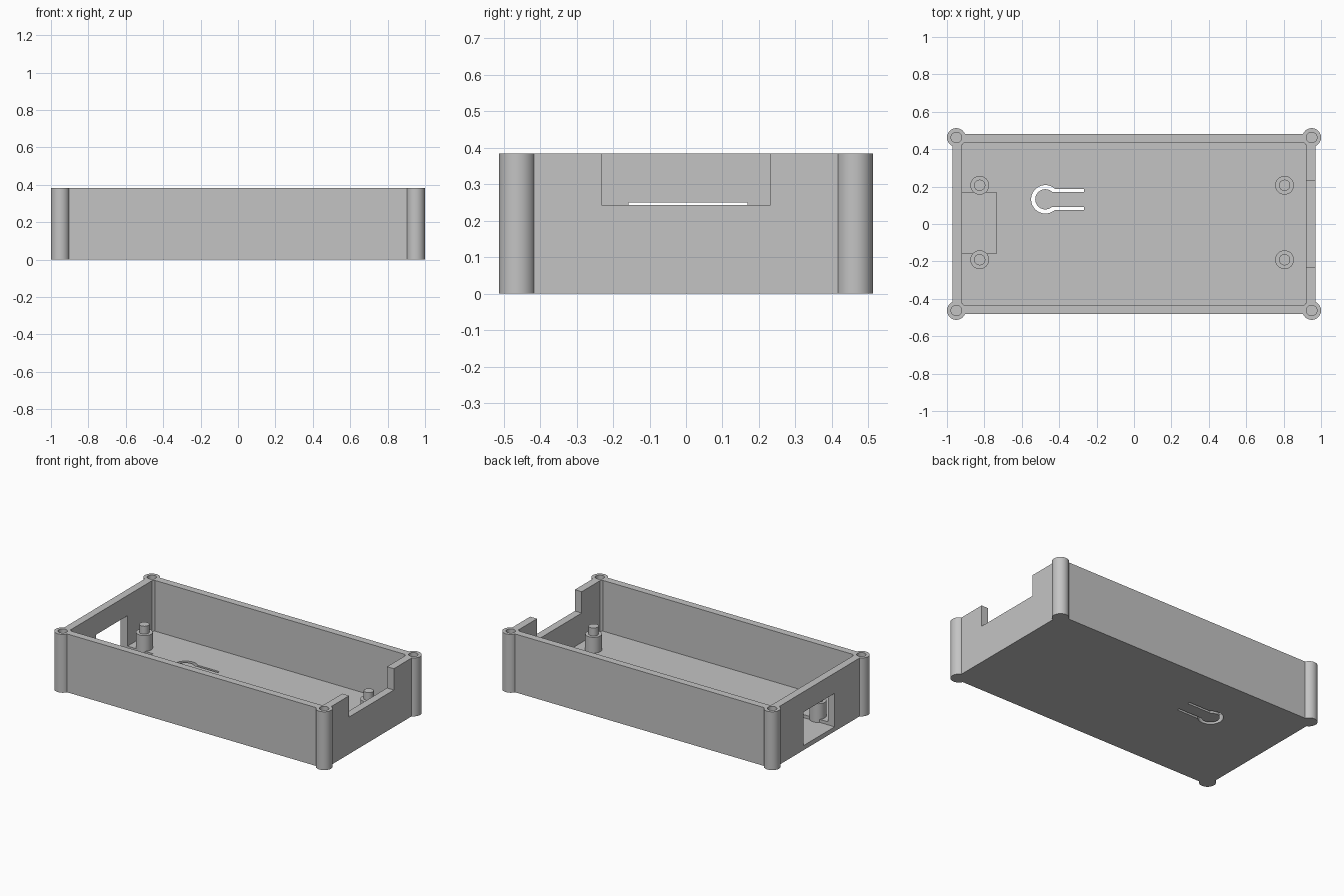
import bpy, bmesh, math

default = bpy.data.objects.get("Cube")
if default:
    bpy.data.objects.remove(default, do_unlink=True)

# Single light grey plastic
GREY = (0.55, 0.55, 0.55, 1)
plastic = bpy.data.materials.new("light_grey_plastic")
plastic.use_nodes = True
plastic.diffuse_color = GREY
plastic.node_tree.nodes["Principled BSDF"].inputs["Base Color"].default_value = GREY

HEIGHT, FLOOR = 0.383, 0.05
WALL_X, WALL_Y = 0.97, 0.4825      # outer half sizes of the tray
IN_X, IN_Y = 0.92, 0.435           # inner half sizes of the tray
POST_X, POST_Y = 0.95, 0.4625      # corner post centres
CORNERS = [(sx * POST_X, sy * POST_Y) for sx in (-1, 1) for sy in (-1, 1)]


def prism(name, outline, z0, z1):
    """Extrude a flat outline between two heights."""
    bm = bmesh.new()
    face = bm.faces.new([bm.verts.new((x, y, z0)) for x, y in outline])
    top = bmesh.ops.extrude_face_region(bm, geom=[face])["geom"]
    verts = [g for g in top if isinstance(g, bmesh.types.BMVert)]
    bmesh.ops.translate(bm, verts=verts, vec=(0, 0, z1 - z0))
    bmesh.ops.recalc_face_normals(bm, faces=bm.faces)
    mesh = bpy.data.meshes.new(name)
    bm.to_mesh(mesh)
    bm.free()
    mesh.materials.append(plastic)
    obj = bpy.data.objects.new(name, mesh)
    bpy.context.collection.objects.link(obj)
    return obj


def box(name, x0, x1, y0, y1, z0, z1):
    return prism(name, [(x0, y0), (x1, y0), (x1, y1), (x0, y1)], z0, z1)


def arc(cx, cy, r, a0, a1, n):
    steps = [a0 + (a1 - a0) * i / n for i in range(n + 1)]
    return [(cx + r * math.cos(a), cy + r * math.sin(a)) for a in steps]


def cylinder(name, cx, cy, r, z0, z1, n=48):
    return prism(name, arc(cx, cy, r, 0, math.tau, n)[:-1], z0, z1)


def activate(obj):
    bpy.ops.object.select_all(action="DESELECT")
    obj.select_set(True)
    bpy.context.view_layer.objects.active = obj


def combine(target, tool, operation="DIFFERENCE"):
    """Apply a boolean and discard the tool."""
    activate(target)
    mod = target.modifiers.new("boolean", "BOOLEAN")
    mod.operation, mod.solver, mod.object = operation, "EXACT", tool
    bpy.ops.object.modifier_apply(modifier=mod.name)
    bpy.data.objects.remove(tool, do_unlink=True)


def smooth(obj):
    activate(obj)
    bpy.ops.object.shade_smooth_by_angle(angle=math.radians(30))


# Open tray with corner screw posts
case = box("case_tray", -WALL_X, WALL_X, -WALL_Y, WALL_Y, 0, HEIGHT)
combine(case, box("cavity", -IN_X, IN_X, -IN_Y, IN_Y, FLOOR, 0.5))
for x, y in CORNERS:
    combine(case, cylinder("post", x, y, 0.05, 0, HEIGHT), "UNION")
for x, y in CORNERS:
    combine(case, cylinder("screw_hole", x, y, 0.028, 0.1, 0.5, 32))

# Wall notch at +x, window with a shallow floor recess at -x
combine(case, box("notch", 0.9, 1.1, -0.232, 0.232, 0.243, 0.5))
combine(case, box("window", -1.1, -0.735, -0.157, 0.168, 0.03, 0.25))

# Keyhole-shaped slot that frees a flexible tongue in the floor
cx, cy, end = -0.474, 0.132, -0.267
R, r, W, w = 0.076, 0.054, 0.056, 0.040
a, b = math.asin(W / R), math.asin(w / r)
outline = arc(cx, cy, R, a, math.tau - a, 40)
outline += [(end, cy - W), (end, cy - w)]
outline += arc(cx, cy, r, math.tau - b, b, 40)
outline += [(end, cy + w), (end, cy + W)]
combine(case, prism("tongue_slot", outline, -0.1, 0.1))
smooth(case)

# Board standoffs with locating pins
for side, x in (("right", -0.825), ("left", 0.805)):
    for place, y in (("back", 0.207), ("front", -0.191)):
        standoff = cylinder(f"standoff_{place}_{side}", x, y, 0.05, 0.03, 0.153)
        combine(standoff, cylinder("pin", x, y, 0.03, 0.1, 0.205, 32), "UNION")
        smooth(standoff)
